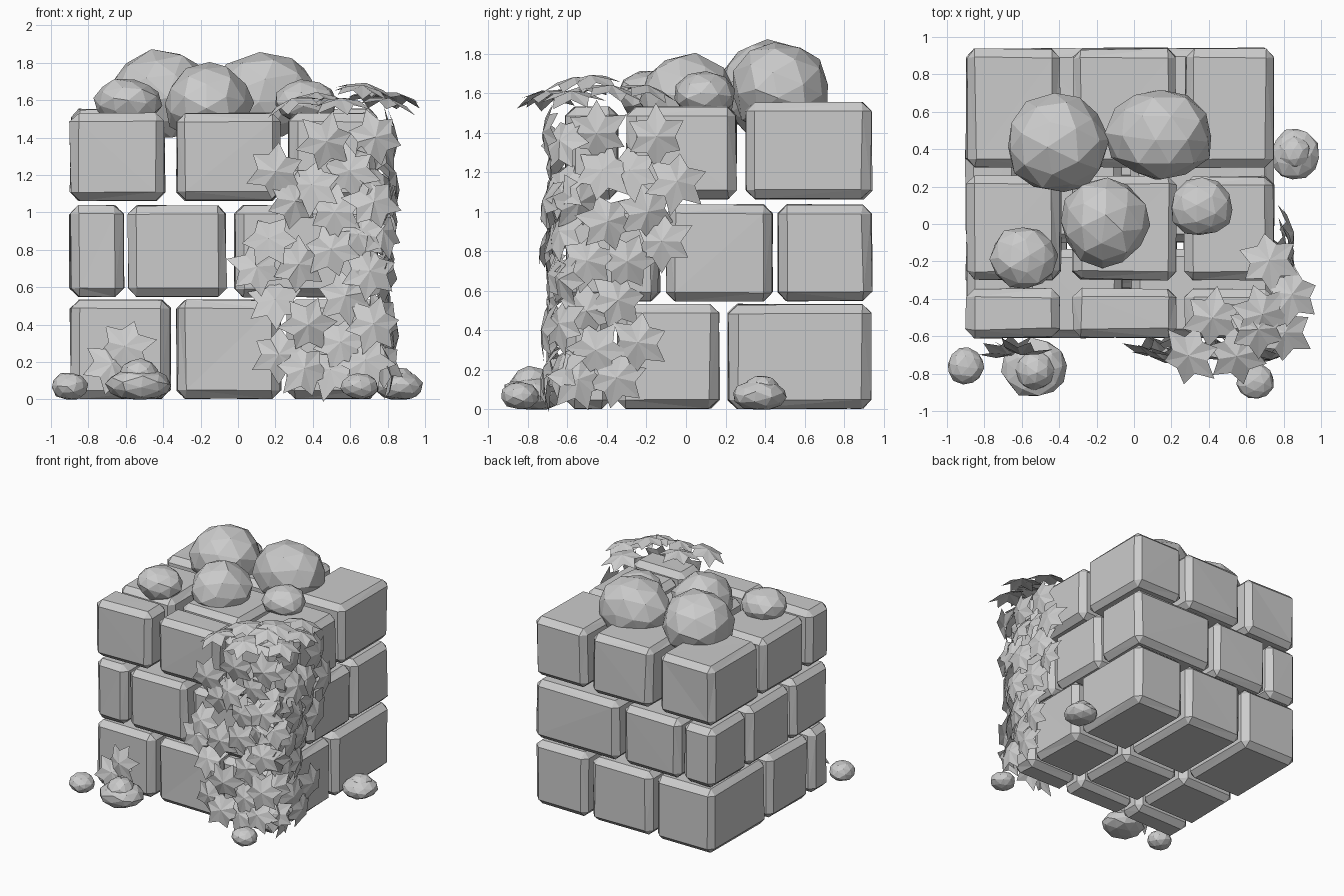
import bpy, bmesh, math, random
from mathutils import Vector, Matrix

random.seed(4)
if "Cube" in bpy.data.objects:
    bpy.data.objects.remove(bpy.data.objects["Cube"], do_unlink=True)

stone = bpy.data.materials.new("pale grey")
stone.use_nodes = True
grey = (0.6, 0.6, 0.6, 1)
stone.diffuse_color = grey
stone.node_tree.nodes["Principled BSDF"].inputs["Base Color"].default_value = grey


def finish(bm, name):
    """Turn a bmesh into a flat shaded object."""
    mesh = bpy.data.meshes.new(name)
    bm.to_mesh(mesh)
    bm.free()
    mesh.materials.append(stone)
    obj = bpy.data.objects.new(name, mesh)
    bpy.context.collection.objects.link(obj)
    return obj


def jitter(amount):
    return Vector([random.uniform(-amount, amount) for axis in range(3)])


def block(name, xs, ys, zs):
    """Rough cut stone with chamfered edges, given its extents."""
    bm = bmesh.new()
    bmesh.ops.create_cube(bm, size=1)
    for v in bm.verts:
        corner = [span[int(c > 0)] for c, span in zip(v.co, (xs, ys, zs))]
        shift = jitter(0.008)
        # Move corners inward only, so the joints stay open
        v.co = [c - math.copysign(abs(s), side) for c, s, side in zip(corner, shift, v.co)]
    bmesh.ops.bevel(bm, geom=bm.edges[:], offset=0.045, segments=1,
                    affect='EDGES', clamp_overlap=True)
    for v in bm.verts:
        shift = jitter(0.005)
        shift.z = 0
        v.co += shift
    bmesh.ops.triangulate(bm, faces=bm.faces[:])
    finish(bm, name)


def rock(name, centre, size, floor=0.0):
    """Squashed faceted boulder, flattened where it meets the floor."""
    bm = bmesh.new()
    bmesh.ops.create_icosphere(bm, subdivisions=2, radius=1)
    spin = Matrix.Rotation(random.uniform(0, math.tau), 3, 'Z') @ Matrix.Rotation(0.5, 3, 'X')
    for v in bm.verts:
        p = spin @ v.co + jitter(0.05)
        v.co = Vector(centre) + Vector([a * b for a, b in zip(p, size)])
        v.co.z = max(v.co.z, floor)
    bmesh.ops.remove_doubles(bm, verts=bm.verts[:], dist=0.002)
    finish(bm, name)


def add_leaf(bm, centre, normal, radius=0.155, lean=0.28):
    """Star shaped ivy leaf with a raised middle, facing along the normal."""
    facing = (Vector(normal).normalized() + jitter(lean)).to_track_quat('Z', 'Y').to_matrix()
    turn = random.uniform(0, math.tau)
    points = 6
    hub = bm.verts.new(Vector(centre) + facing @ Vector((0, 0, radius * 0.2)))
    rim = []
    for i in range(points * 2):
        tip = i % 2 == 0
        r = radius * (random.uniform(0.9, 1.12) if tip else 0.62)
        a = turn + math.pi * i / points
        drop = -0.15 * radius if tip else 0.05 * radius
        rim.append(bm.verts.new(Vector(centre) + facing @ Vector((r * math.cos(a), r * math.sin(a), drop))))
    for i, v in enumerate(rim):
        bm.faces.new((hub, v, rim[(i + 1) % len(rim)]))


# Three courses of stones: outer columns, rows and heights
edge_columns = [(-0.9, -0.36), (-0.33, 0.23), (0.26, 0.75)]
courses = [
    ("bottom", edge_columns, [(-0.61, -0.38), (-0.35, 0.17), (0.21, 0.94)], (0, 0.535)),
    ("middle", [(-0.9, -0.61), (-0.59, -0.06), (-0.02, 0.75)],
     [(-0.61, -0.13), (-0.1, 0.44), (0.46, 0.94)], (0.545, 1.04)),
    ("top", [(-0.9, -0.39), (-0.33, 0.23), (0.27, 0.75)],
     [(-0.61, -0.34), (-0.3, 0.26), (0.3, 0.94)], (1.06, 1.535)),
]
for course, columns, rows, (low, high) in courses:
    for c, xs in enumerate(columns):
        for r, ys in enumerate(rows):
            lift = 0.02 if course == "top" and r == 2 else 0
            block(f"{course}_stone_{c}_{r}", xs, ys, (low, high + lift))

# Boulders resting on the top course
top_rocks = [
    ((-0.41, 0.43, 1.62), (0.28, 0.27, 0.25)),
    ((0.14, 0.48, 1.62), (0.29, 0.25, 0.24)),
    ((-0.16, 0.01, 1.58), (0.24, 0.24, 0.22)),
    ((-0.59, -0.18, 1.59), (0.18, 0.17, 0.13)),
    ((0.36, 0.09, 1.59), (0.17, 0.16, 0.12)),
]
for i, (centre, size) in enumerate(top_rocks):
    rock(f"top_boulder_{i}", centre, size, floor=1.4)

# Loose rocks on the ground
ground_rocks = [
    ((-0.53, -0.77, 0.08), (0.18, 0.16, 0.09)),
    ((-0.53, -0.78, 0.12), (0.11, 0.11, 0.1)),
    ((-0.9, -0.76, 0.07), (0.1, 0.1, 0.075)),
    ((0.65, -0.84, 0.07), (0.1, 0.1, 0.07)),
    ((0.86, 0.37, 0.07), (0.13, 0.14, 0.08)),
    ((0.86, 0.38, 0.1), (0.09, 0.09, 0.075)),
]
for i, (centre, size) in enumerate(ground_rocks):
    rock(f"ground_rock_{i}", centre, size)

# Ivy on the front face, as x and z
front_ivy = [
    (0.47, 1.38), (0.73, 1.4), (0.2, 1.22), (0.4, 1.14), (0.6, 1.22), (0.52, 1), (0.3, 1.06),
    (0.72, 1.05), (0.17, 0.85), (0.1, 0.7), (0.32, 0.72), (0.5, 0.8), (0.65, 0.88), (0.2, 0.52),
    (0.37, 0.4), (0.57, 0.55), (0.7, 0.68), (0.22, 0.24), (0.35, 0.16), (0.55, 0.3),
    (0.72, 0.4), (0.5, 0.15), (0.68, 0.2),
]
bm = bmesh.new()
for x, z in front_ivy:
    add_leaf(bm, (x, -0.65 - random.uniform(0, 0.06), z), (0, -1, 0.15))
finish(bm, "front_ivy")

# Ivy on the side face, as y and z
side_ivy = [
    (-0.15, 1.38), (-0.28, 1.2), (-0.45, 1.4), (-0.42, 1.2), (-0.05, 1.15), (-0.2, 1),
    (-0.12, 0.85), (-0.4, 0.95), (-0.55, 1.05), (-0.3, 0.75), (-0.5, 0.75), (-0.5, 0.5),
    (-0.35, 0.55), (-0.24, 0.34), (-0.45, 0.3), (-0.35, 0.16), (-0.55, 0.15),
]
bm = bmesh.new()
for y, z in side_ivy:
    add_leaf(bm, (0.78 + random.uniform(0, 0.05), y, z), (1, 0, 0.15))
finish(bm, "side_ivy")

# Ivy wrapping the corner between the two faces
bm = bmesh.new()
for i in range(6):
    add_leaf(bm, (0.76, -0.62, 0.2 + i * 0.23), (1, -1, 0.3))
finish(bm, "corner_ivy")

# Ivy spilling over the top edge
top_ivy = [
    (0.72, -0.2, 1.61), (0.84, -0.38, 1.61), (0.66, -0.56, 1.65), (0.3, -0.7, 1.58),
    (0.42, -0.5, 1.61), (0.8, -0.58, 1.58), (0.55, -0.7, 1.58), (0.68, -0.48, 1.66),
]
bm = bmesh.new()
for x, y, z in top_ivy:
    add_leaf(bm, (x, y, z), ((x - 0.55) * 0.8, (y + 0.45) * 0.8, 1), radius=0.165, lean=0.1)
finish(bm, "top_ivy")

# Small sprig by the other front corner
bm = bmesh.new()
for x, z in [(-0.6, 0.28), (-0.68, 0.18)]:
    add_leaf(bm, (x, -0.67, z), (0, -1, 0.3))
finish(bm, "small_sprig")
